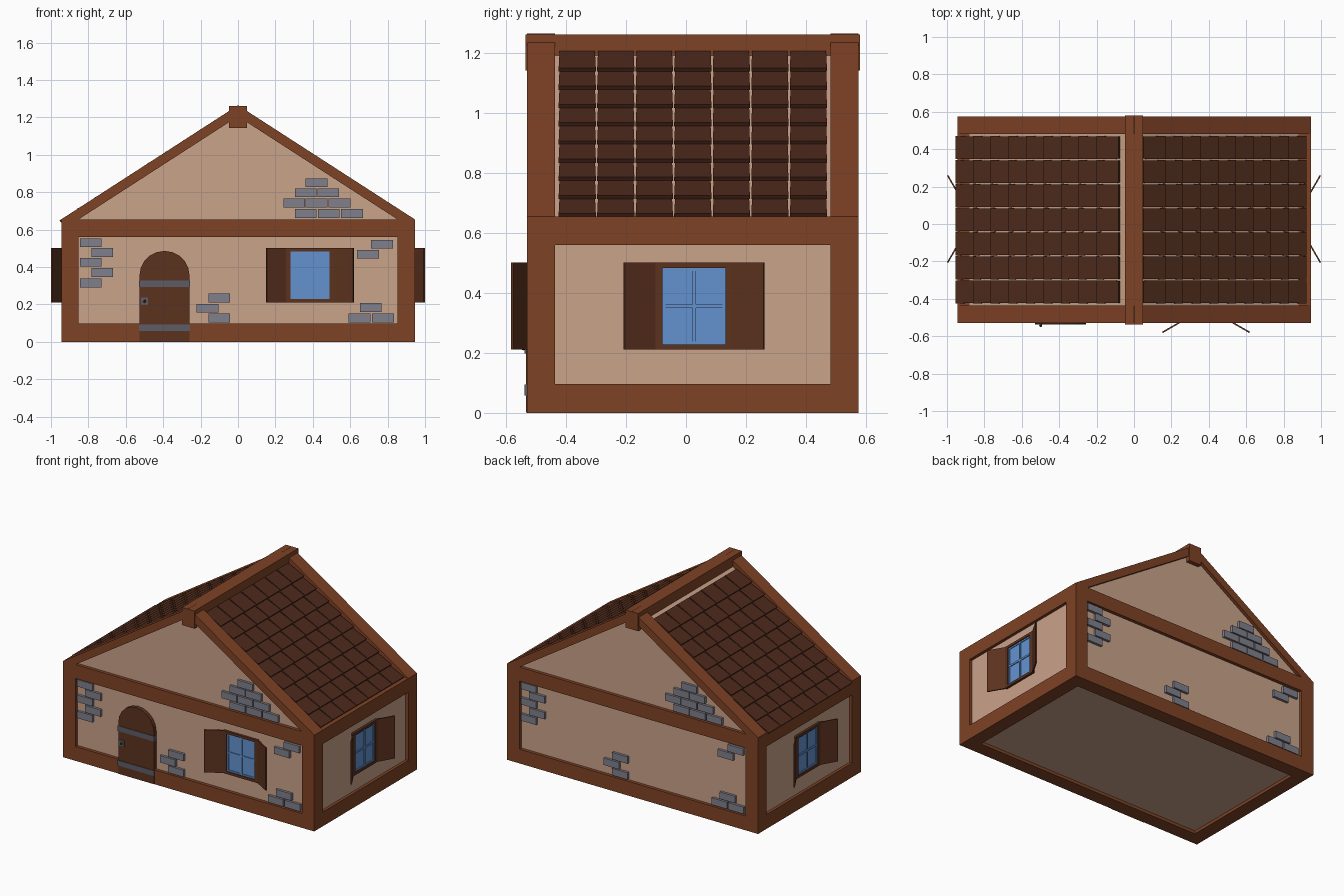
import bpy, bmesh
from math import atan, sin, cos, pi, radians
from mathutils import Matrix, Vector

if "Cube" in bpy.data.objects:
    bpy.data.objects.remove(bpy.data.objects["Cube"])


def material(name, rgb):
    m = bpy.data.materials.new(name)
    m.diffuse_color = [((c / 255 + 0.055) / 1.055) ** 2.4 for c in rgb] + [1]
    m.use_nodes = True
    m.node_tree.nodes["Principled BSDF"].inputs["Base Color"].default_value = m.diffuse_color
    return m


TIMBER = material("timber", (127, 66, 37))
PLASTER = material("plaster", (202, 163, 138))
TILE = material("roof_tile", (78, 42, 27))
DARK = material("dark_wood", (92, 50, 31))
STONE = material("stone", (128, 128, 140))
IRON = material("iron", (92, 92, 102))
GLASS = material("glass", (100, 146, 208))


def box(bm, lo, hi, mat=Matrix()):
    lo, hi = Vector(lo), Vector(hi)
    m = mat @ Matrix.Translation((lo + hi) / 2) @ Matrix.Diagonal((*(hi - lo), 1))
    return bmesh.ops.create_cube(bm, size=1, matrix=m)["verts"]


def prism(bm, outline, y0, y1):
    """Extrude an x-z outline along y."""
    face = bm.faces.new([bm.verts.new((x, y0, z)) for x, z in outline])
    out = bmesh.ops.extrude_face_region(bm, geom=[face])["geom"]
    for v in out:
        if isinstance(v, bmesh.types.BMVert):
            v.co.y = y1


def finish(bm, name, mat):
    bmesh.ops.recalc_face_normals(bm, faces=bm.faces)
    me = bpy.data.meshes.new(name)
    bm.to_mesh(me)
    bm.free()
    me.materials.append(mat)
    ob = bpy.data.objects.new(name, me)
    bpy.context.collection.objects.link(ob)
    return ob


def boxes(name, mat, spans, matrix=Matrix()):
    bm = bmesh.new()
    for lo, hi in spans:
        box(bm, lo, hi, matrix)
    return finish(bm, name, mat)


# Main dimensions
X, Y0, Y1 = 0.945, -0.53, 0.575       # outer timber faces
W = 0.093                             # timber width
EAVE, APEX = 0.655, 1.265
PITCH = atan((APEX - EAVE) / X)
WX, WY0, WY1 = 0.925, -0.508, 0.553   # plaster faces

# Plaster body with gables
bm = bmesh.new()
prism(bm, [(-WX, 0.02), (WX, 0.02), (WX, 0.626), (0, 1.223), (-WX, 0.626)], WY0, WY1)
finish(bm, "plaster_walls", PLASTER)

# Corner posts
boxes("corner_posts", TIMBER,
      [((min(sx * X, sx * (X - W)), y, 0), (max(sx * X, sx * (X - W)), y + W, EAVE))
       for sx in (-1, 1) for y in (Y0, Y1 - W)])

# Sill and eave beams, between the posts
for name, z0, z1 in (("sill_beams", 0, 0.097), ("eave_beams", 0.56, EAVE)):
    a = X - W
    boxes(name, TIMBER, [
        ((-a, Y0, z0), (a, Y0 + W, z1)), ((-a, Y1 - W, z0), (a, Y1, z1)),
        ((-X, Y0 + W, z0), (-a, Y1 - W, z1)), ((a, Y0 + W, z0), (X, Y1 - W, z1))])

# Gable rafters
bm = bmesh.new()
for y in (Y0, Y1 - W):
    prism(bm, [(-X, EAVE), (-X + W, EAVE), (0, 1.205), (X - W, EAVE), (X, EAVE), (0, APEX)], y, y + W)
finish(bm, "gable_rafters", TIMBER)

# Ridge beam
boxes("ridge_beam", TIMBER, [((-0.047, -0.536, 1.142), (0.047, 0.581, 1.262))])

# Roof tiles: each lower edge lifts over the row beneath
ROWS, COLS, STEP, LENGTH = 9, 7, 0.112, 0.13
for side, slide, lift, name in ((1, 0, 0, "roof_tiles_right"), (-1, 0.035, 0.006, "roof_tiles_left")):
    d = Vector((side * cos(PITCH), 0, -sin(PITCH)))
    n = Vector((side * sin(PITCH), 0, cos(PITCH)))
    bm = bmesh.new()
    for r in range(ROWS):
        low = 1.10 - r * STEP + slide
        for c in range(COLS):
            yc = -0.427 + (c + 0.5) * 0.1285
            for v in box(bm, (-1, -1, -1), (1, 1, 1)):
                u, w, t = v.co
                s = low - LENGTH * (1 - u) / 2
                h = -0.02 + 0.008 * u + 0.0075 * t + lift
                v.co = Vector((0, yc + w * (0.0605 + 0.0015 * u), APEX)) + d * s + n * h
    finish(bm, name, TILE)

# Exposed stone bricks, repeated on the back by a half turn
BRICKS = [(-.787, .53), (-.725, .478), (-.787, .425), (-.725, .37), (-.787, .315),
          (-.1, .235), (-.163, .18), (-.1, .127), (.71, .183), (.65, .127), (.775, .127),
          (.77, .522), (.695, .468), (.42, .85), (.362, .797), (.482, .797), (.3, .742),
          (.42, .742), (.543, .742), (.362, .686), (.485, .686), (.61, .686)]
turn = Matrix.Translation((0, WY0 + WY1, 0)) @ Matrix.Rotation(pi, 4, "Z")
for name, m in (("front_bricks", Matrix()), ("back_bricks", turn)):
    boxes(name, STONE, [((x - .058, WY0 - .017, z - .0235), (x + .058, WY0 + .02, z + .0235))
                        for x, z in BRICKS], m)

# Arched door
dx, r, spring = -0.393, 0.134, 0.352
arch = [(dx + r * cos(i * pi / 10), spring + r * sin(i * pi / 10)) for i in range(11)]
bm = bmesh.new()
prism(bm, [(dx - r, 0.001), (dx + r, 0.001)] + arch, -0.534, -0.5)
finish(bm, "door", DARK)
boxes("door_straps", IRON, [((dx - r - .002, -.538, z), (dx + r + .002, -.5, z + .036)) for z in (.058, .293)])
boxes("door_lock_plate", IRON, [((-.518, -.538, .198), (-.48, -.53, .236))])
bm = bmesh.new()
bmesh.ops.create_icosphere(bm, subdivisions=1, radius=0.009, matrix=Matrix.Translation((-.499, -.543, .217)))
finish(bm, "door_knob", DARK)

# Windows, built in a wall frame where -y points outward
HW, HH, GW, GH = 0.13, 0.145, 0.105, 0.128
for side, pos, angle in (("front", (.385, WY0, .356), 0), ("right", (WX, .027, .356), 90),
                         ("left", (-WX, .027, .356), -90)):
    m = Matrix.Translation(pos) @ Matrix.Rotation(radians(angle), 4, "Z")
    boxes(side + "_window_frame", DARK, [
        ((-HW, -.016, -HH), (-GW, .01, HH)), ((GW, -.016, -HH), (HW, .01, HH)),
        ((-GW, -.016, -HH), (GW, .01, -GH)), ((-GW, -.016, GH), (GW, .01, HH))], m)
    boxes(side + "_window_glass", GLASS, [((-GW, -.004, -GH), (GW, .01, GH))], m)
    boxes(side + "_window_bars", GLASS, [
        ((-.006, -.01, -GH), (.006, 0, GH)), ((-GW, -.0095, -.006), (GW, 0, .006)),
        ((-GW, -.009, -GH), (-GW + .01, 0, GH)), ((GW - .01, -.009, -GH), (GW, 0, GH)),
        ((-GW, -.009, -GH), (GW, 0, -GH + .01)), ((-GW, -.009, GH - .01), (GW, 0, GH))], m)
    # Half-open shutters hinged on the frame edges
    bm = bmesh.new()
    for sx in (-1, 1):
        hinge = m @ Matrix.Translation((sx * HW, -.012, 0)) @ Matrix.Rotation(-sx * radians(30), 4, "Z")
        box(bm, (min(0, sx * .119), -.004, -HH), (max(0, sx * .119), .004, HH), hinge)
    finish(bm, side + "_shutters", DARK)
